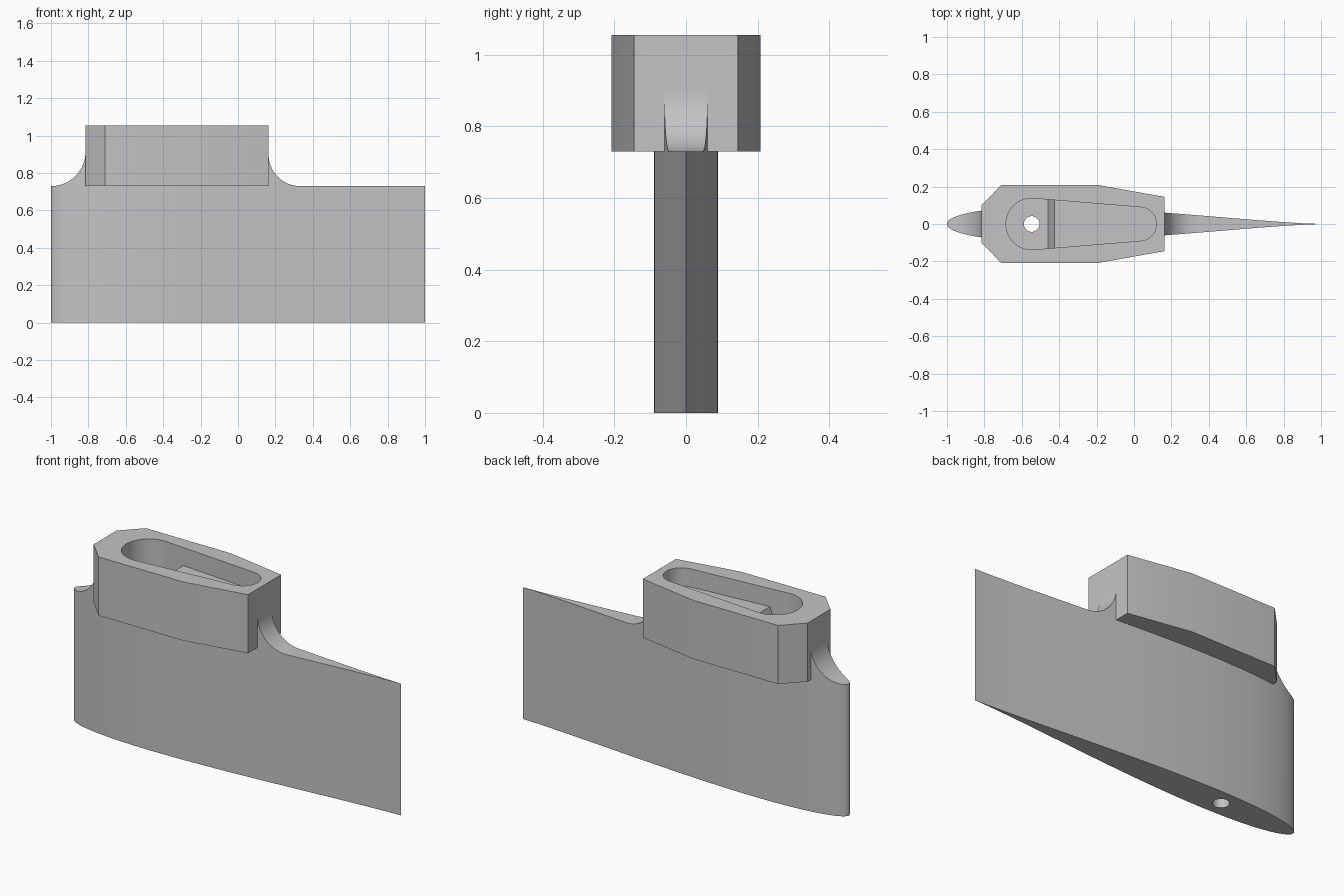
import bpy, bmesh, math

cube = bpy.data.objects.get("Cube")
if cube:
    bpy.data.objects.remove(cube, do_unlink=True)

grey = bpy.data.materials.new("plain grey")
grey.use_nodes = True
colour = (0.55, 0.55, 0.55, 1)
grey.diffuse_color = colour
grey.node_tree.nodes["Principled BSDF"].inputs["Base Color"].default_value = colour


def finish(name, bm):
    """Turn a bmesh into a clean grey object."""
    bmesh.ops.remove_doubles(bm, verts=bm.verts, dist=1e-5)
    bmesh.ops.recalc_face_normals(bm, faces=bm.faces)
    mesh = bpy.data.meshes.new(name)
    bm.to_mesh(mesh)
    bm.free()
    mesh.materials.append(grey)
    obj = bpy.data.objects.new(name, mesh)
    bpy.context.collection.objects.link(obj)
    return obj


def prism(name, points, offset):
    """Extrude a closed 3D outline along an offset vector."""
    bm = bmesh.new()
    face = bm.faces.new([bm.verts.new(p) for p in points])
    top = bmesh.ops.extrude_face_region(bm, geom=[face])["geom"]
    moved = [v for v in top if isinstance(v, bmesh.types.BMVert)]
    bmesh.ops.translate(bm, verts=moved, vec=offset)
    return finish(name, bm)


def combine(target, other, operation):
    """Apply a boolean and discard the second object."""
    other.hide_render = True
    mod = target.modifiers.new(operation, 'BOOLEAN')
    mod.operation, mod.object, mod.solver = operation, other, 'EXACT'
    bpy.context.view_layer.objects.active = target
    bpy.ops.object.modifier_apply(modifier=mod.name)
    bpy.data.objects.remove(other, do_unlink=True)


def arc(cx, radius, start, end, steps):
    return [(cx + radius * math.cos(start + (end - start) * i / steps),
             radius * math.sin(start + (end - start) * i / steps))
            for i in range(steps + 1)]


# Main sizes
FOIL_TOP, BLOCK_TOP = 0.73, 1.055
NOSE, TAIL = -0.815, 0.163
R_NOSE, R_TAIL = 0.185, 0.17
HOLE_X = -0.547


def half_width(x):
    s = min(max((x + 1) / 2, 0), 1)
    return 0.269 * math.sqrt(s) * (1 - s) ** 1.4


def foil_height(x):
    """Flat top that sweeps up into the block at both ends."""
    if NOSE < x < TAIL:
        return FOIL_TOP + 0.06
    radius = R_NOSE if x <= NOSE else R_TAIL
    d = x + 1 if x <= NOSE else TAIL + R_TAIL - x
    d = min(max(d, 0), radius)
    return FOIL_TOP + radius - math.sqrt(max(radius ** 2 - d ** 2, 0))


# Foil blade, lofted through stations along its length
stations = {round(2 * (i / 36) ** 2 - 1, 4) for i in range(37)}
for i in range(17):
    swing = math.sin(math.pi / 2 * i / 16)
    stations |= {round(-1 + R_NOSE * swing, 4), round(TAIL + R_TAIL * (1 - swing), 4)}
stations |= {NOSE, NOSE + 0.001, TAIL, TAIL - 0.001}
bm = bmesh.new()
rings = []
for x in sorted(stations):
    h, z = half_width(x), foil_height(x)
    rings.append([bm.verts.new(p) for p in ((x, -h, 0), (x, h, 0), (x, h, z), (x, -h, z))])
for a, b in zip(rings, rings[1:]):
    for k in range(4):
        n = (k + 1) % 4
        bm.faces.new((a[k], a[n], b[n], b[k]))
body = finish("foil_body", bm)

# Mounting block with chamfered front and tapered rear
side = [(NOSE, 0.1), (-0.71, 0.208), (-0.19, 0.208), (TAIL, 0.145)]
outline = side + [(x, -y) for x, y in reversed(side)]
block = prism("mounting_block", [(x, y, FOIL_TOP) for x, y in outline],
              (0, 0, BLOCK_TOP - FOIL_TOP))
combine(body, block, 'UNION')

# Teardrop pocket with a shallow shelf, ramping down around the hole
BIG, SMALL, END_X = 0.137, 0.09, 0.03
SHELF, FLOOR = 0.955, 0.86
tangent = math.acos((BIG - SMALL) / (END_X - HOLE_X))
drop = (arc(HOLE_X, BIG, tangent, 2 * math.pi - tangent, 40)
        + arc(END_X, SMALL, -tangent, tangent, 28))
pocket = prism("pocket_cutter", [(x, y, FLOOR) for x, y in drop], (0, 0, 0.3))
ramp = [(-0.46, FLOOR), (-0.425, SHELF), (0.3, SHELF), (0.3, 0.8), (-0.482, 0.8)]
shelf = prism("shelf_cutter", [(x, -0.3, z) for x, z in ramp], (0, 0.6, 0))
combine(pocket, shelf, 'DIFFERENCE')
combine(body, pocket, 'DIFFERENCE')

# Round hole right through
ring = arc(HOLE_X, 0.042, 0, 2 * math.pi, 32)[:-1]
hole = prism("hole_cutter", [(x, y, -0.1) for x, y in ring], (0, 0, 1.4))
combine(body, hole, 'DIFFERENCE')

bpy.ops.object.select_all(action='DESELECT')
body.select_set(True)
bpy.context.view_layer.objects.active = body
bpy.ops.object.shade_smooth_by_angle(angle=math.radians(30))
